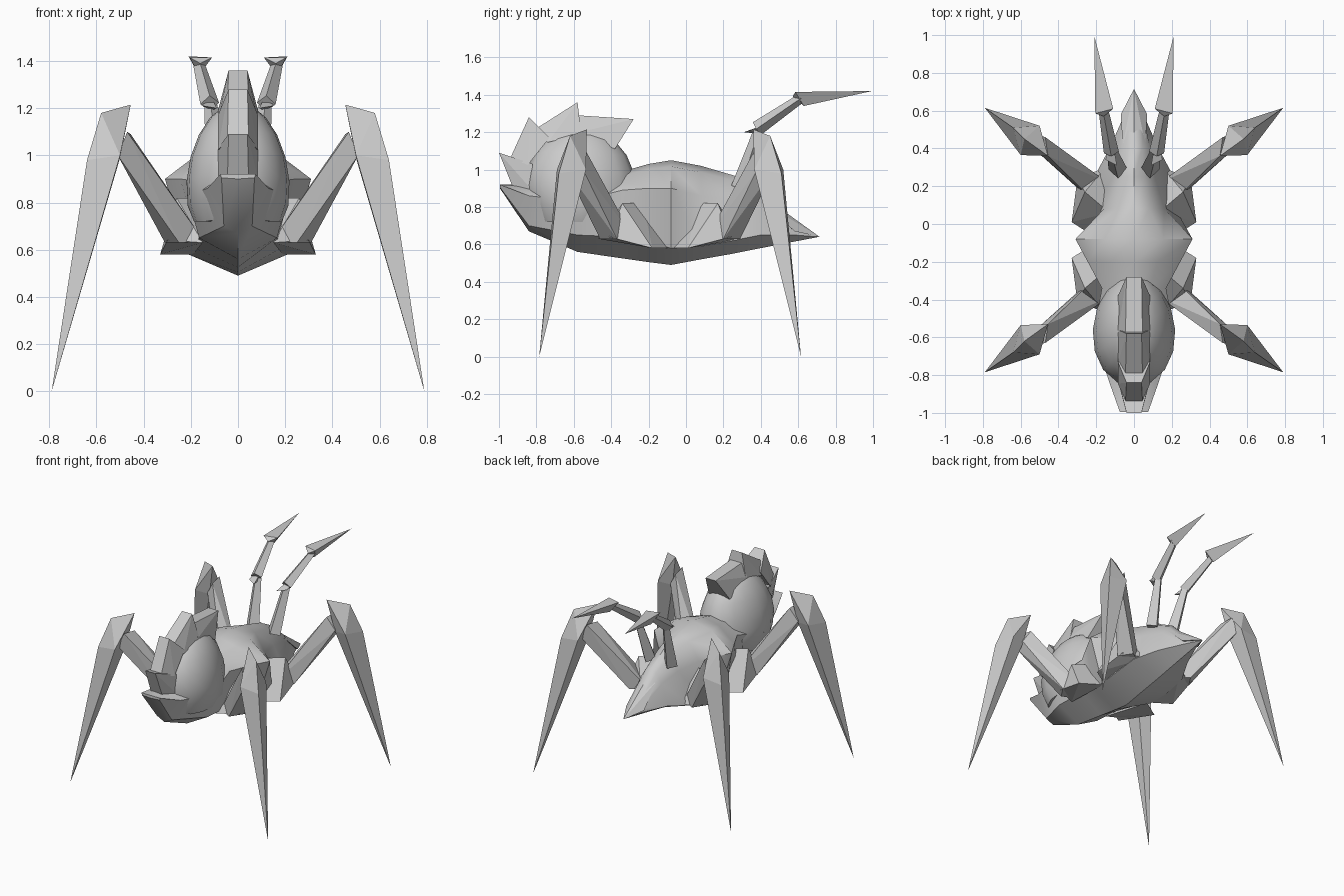
import bpy, bmesh, math
from mathutils import Vector

if "Cube" in bpy.data.objects:
    bpy.data.objects.remove(bpy.data.objects["Cube"])

MID_Y = -0.085  # front and rear legs mirror about this plane


def finish(bm, name, smooth=None):
    bmesh.ops.recalc_face_normals(bm, faces=bm.faces)
    me = bpy.data.meshes.new(name)
    bm.to_mesh(me)
    bm.free()
    ob = bpy.data.objects.new(name, me)
    bpy.context.collection.objects.link(ob)
    if smooth:
        bpy.ops.object.select_all(action='DESELECT')
        ob.select_set(True)
        bpy.context.view_layer.objects.active = ob
        bpy.ops.object.shade_smooth_by_angle(angle=math.radians(smooth))
    return ob


def hull(name, pts, sx=1, flip=False):
    """Faceted solid around a few corner points, optionally mirrored."""
    bm = bmesh.new()
    for x, y, z in pts:
        bm.verts.new((x * sx, 2 * MID_Y - y if flip else y, z))
    bmesh.ops.convex_hull(bm, input=bm.verts)
    loose = [v for v in bm.verts if not v.link_faces]
    bmesh.ops.delete(bm, geom=loose, context='VERTS')
    return finish(bm, name)


def bar(name, a, b, ra, rb, sx):
    """Four-sided tapered bar from a to b."""
    a, b = Vector(a), Vector(b)
    d = (b - a).normalized()
    u = Vector((1, 0, 0))
    u = (u - d * u.dot(d)).normalized()
    v = d.cross(u)
    pts = [p + o * r for p, r in ((a, ra), (b, rb)) for o in (u, v, -u, -v)]
    return hull(name, pts, sx)


# Body: keeled loft, each row = y, top z, shoulder x/z, lower x/z, keel z
rows = [
    (-0.995, 0.92, 0.075, 0.92, 0.07, 0.905, 0.90),
    (-0.84, 0.92, 0.13, 0.86, 0.06, 0.70, 0.67),
    (-0.58, 0.95, 0.215, 0.83, 0.165, 0.65, 0.56),
    (-0.34, 0.99, 0.17, 0.89, 0.17, 0.64, 0.525),
    (-0.20, 1.03, 0.245, 0.90, 0.19, 0.61, 0.505),
    (-0.08, 1.05, 0.31, 0.90, 0.21, 0.58, 0.49),
    (0.08, 1.02, 0.16, 0.86, 0.22, 0.59, 0.52),
    (0.25, 0.97, 0.11, 0.84, 0.21, 0.62, 0.55),
    (0.40, 0.89, 0.085, 0.80, 0.13, 0.65, 0.58),
    (0.58, 0.71, 0.05, 0.68, 0.05, 0.65, 0.615),
]
bm = bmesh.new()
rings = []
for y, top, sw, sz, lw, lz, keel in rows:
    half = [(sw * 0.5, top - (top - sz) * 0.22), (sw, sz), (lw, lz)]
    ring = [(0, top)] + half + [(0, keel)] + [(-x, z) for x, z in reversed(half)]
    rings.append([bm.verts.new((x, y, z)) for x, z in ring])
for r, s in zip(rings, rings[1:]):
    for i in range(8):
        j = (i + 1) % 8
        bm.faces.new((r[i], r[j], s[j], s[i]))
bm.faces.new(rings[0])
tip = bm.verts.new((0, 0.71, 0.64))
for i in range(8):
    bm.faces.new((rings[-1][i], rings[-1][(i + 1) % 8], tip))
finish(bm, "body", 35)

# Tail plate
hull("tail_plate", [(0, 0.715, 0.64), (0.07, 0.58, 0.67), (-0.07, 0.58, 0.67),
                    (0, 0.58, 0.72), (0, 0.25, 0.975), (0.06, 0.42, 0.82), (-0.06, 0.42, 0.82)])

# Egg-shaped front bulb, narrower toward the top and the back
bm = bmesh.new()
bmesh.ops.create_uvsphere(bm, u_segments=16, v_segments=10, radius=1)
for v in bm.verts:
    x, y, z = v.co
    v.co = (x * 0.218 * (1 - 0.1 * z) * (1 - 0.08 * y), -0.56 + y * 0.30,
            max(0.89 + z * 0.335 + 0.03 * y * (z - 1), 0.72))
finish(bm, "front_bulb", 40)

# Crest plates down the middle: start, tip, end as (y, z)
plates = [
    ((-0.92, 0.89), (-1.00, 1.09), (-0.82, 1.03)),
    ((-0.94, 1.06), (-0.84, 1.28), (-0.73, 1.17)),
    ((-0.80, 1.22), (-0.58, 1.36), (-0.56, 1.19)),
    ((-0.58, 1.29), (-0.28, 1.27), (-0.38, 1.11)),
]
for n, (s, t, e) in enumerate(plates):
    inner = Vector(s).lerp(Vector((-0.56, 0.92)), 0.25)
    prof = [(s, 0.045), (t, 0.04), (e, 0.085), (inner, 0.085)]
    hull(f"crest_plate_{n}", [(k * w, p[0], p[1]) for p, w in prof for k in (1, -1)])

# Legs, described once for the rear right: hip block, thigh, pointed shin
hip = [(0.33, 0.01, 0.58), (0.26, 0.17, 0.82), (0.13, 0.06, 0.82), (0.19, -0.08, 0.58),
       (0.30, 0.24, 0.64), (0.15, 0.30, 0.63)]
thigh = [(0.31, 0.20, 0.63), (0.25, 0.29, 0.63), (0.14, 0.22, 0.63), (0.21, 0.12, 0.65),
         (0.455, 0.36, 1.09), (0.51, 0.38, 1.00), (0.51, 0.47, 1.00), (0.47, 0.46, 1.10)]
shin = [(0.455, 0.36, 1.215), (0.58, 0.45, 1.18), (0.64, 0.51, 0.98), (0.60, 0.365, 1.00),
        (0.50, 0.52, 1.00), (0.50, 0.39, 0.99), (0.79, 0.615, 0.0)]
for side, sx in (("right", 1), ("left", -1)):
    for end, flip in (("rear", False), ("front", True)):
        hull(f"{end}_{side}_hip", hip, sx, flip)
        hull(f"{end}_{side}_thigh", thigh, sx, flip)
        hull(f"{end}_{side}_shin", shin, sx, flip)
    # Raised rear arm: upper arm, elbow wedge, forearm and blade
    bar(f"{side}_upper_arm", (0.085, 0.29, 0.90), (0.115, 0.39, 1.21), 0.05, 0.028, sx)
    hull(f"{side}_elbow", [(0.09, 0.31, 1.20), (0.15, 0.34, 1.21), (0.11, 0.42, 1.24),
                           (0.145, 0.43, 1.23), (0.11, 0.40, 1.19)], sx)
    bar(f"{side}_forearm", (0.12, 0.38, 1.22), (0.165, 0.62, 1.385), 0.04, 0.025, sx)
    hull(f"{side}_blade", [(0.11, 0.61, 1.415), (0.205, 0.585, 1.415), (0.16, 0.57, 1.39),
                           (0.165, 0.63, 1.34), (0.21, 0.995, 1.42)], sx)
